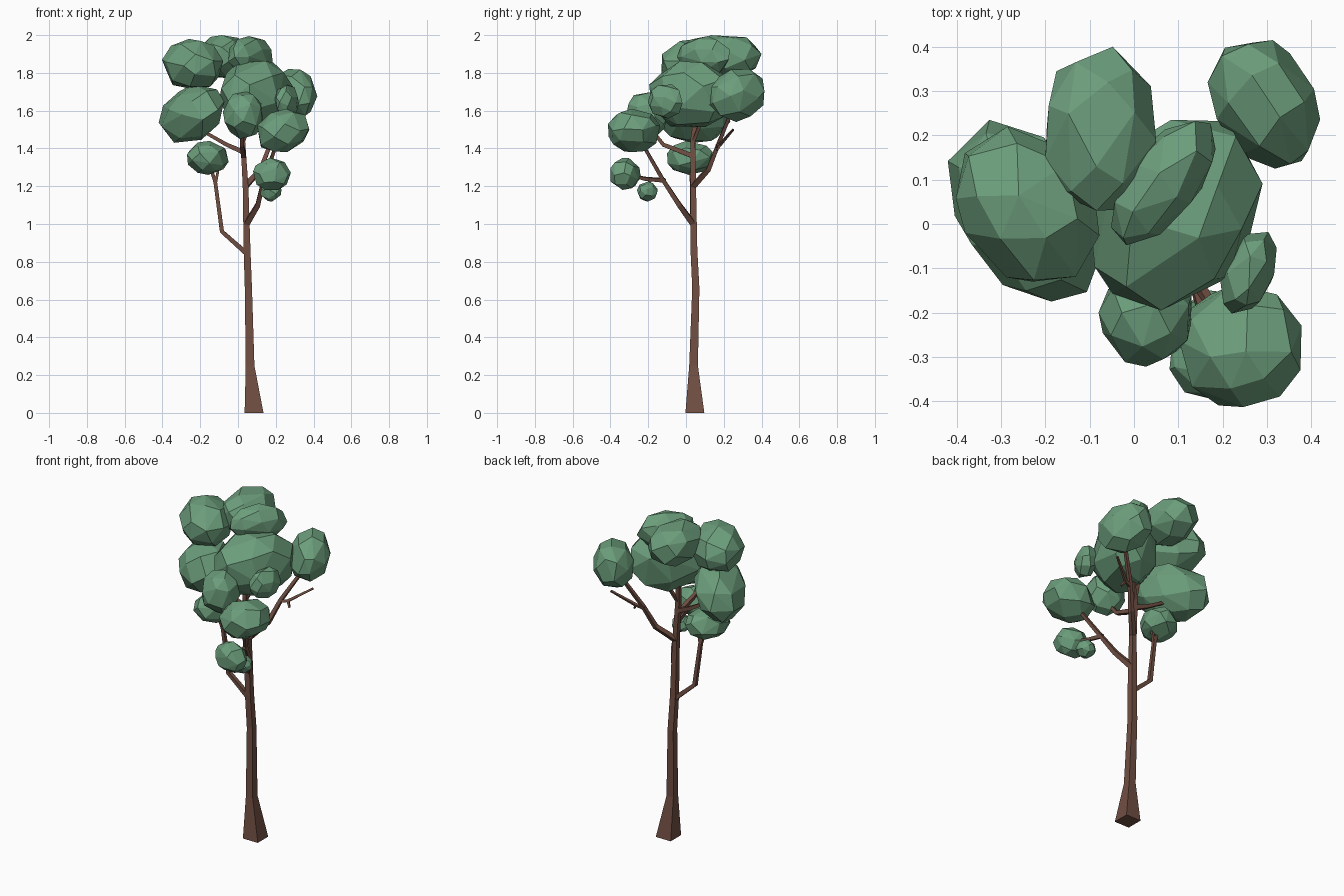
import bpy
import bmesh
import math
import random
from mathutils import Euler, Vector

random.seed(7)

default_cube = bpy.data.objects.get("Cube")
if default_cube:
    bpy.data.objects.remove(default_cube, do_unlink=True)


def make_material(name, colour):
    material = bpy.data.materials.new(name)
    material.use_nodes = True
    material.diffuse_color = colour
    shader = next(n for n in material.node_tree.nodes if n.type == 'BSDF_PRINCIPLED')
    shader.inputs["Base Color"].default_value = colour
    shader.inputs["Roughness"].default_value = 0.9
    return material


bark = make_material("bark brown", (0.165, 0.078, 0.056, 1))
leaf = make_material("leaf green", (0.15, 0.34, 0.2, 1))


def finish(bm, name, material):
    """Turn a bmesh into a flat-shaded object of one colour."""
    bmesh.ops.recalc_face_normals(bm, faces=bm.faces[:])
    mesh = bpy.data.meshes.new(name)
    bm.to_mesh(mesh)
    bm.free()
    mesh.materials.append(material)
    obj = bpy.data.objects.new(name, mesh)
    bpy.context.collection.objects.link(obj)


def limb(name, path, widths, level=False):
    """Square tube along a path; level keeps every ring horizontal."""
    bm = bmesh.new()
    points = [Vector(p) for p in path]
    last = len(points) - 1
    rings = []
    for i, point in enumerate(points):
        tangent = points[min(i + 1, last)] - points[max(i - 1, 0)]
        turn = Vector((0, 0, 1)).rotation_difference(tangent)
        ring = []
        for sx, sy in ((-1, -1), (1, -1), (1, 1), (-1, 1)):
            offset = Vector((sx, sy, 0)) * widths[i]
            if not level:
                offset = turn @ offset
            ring.append(bm.verts.new(point + offset))
        rings.append(ring)
    for low, high in zip(rings, rings[1:]):
        for k in range(4):
            n = (k + 1) % 4
            bm.faces.new((low[k], low[n], high[n], high[k]))
    bm.faces.new(rings[0][::-1])
    bm.faces.new(rings[-1])
    finish(bm, name, bark)


def branch(name, path, start=0.013, end=0.008):
    """Limb whose thickness tapers evenly from start to end."""
    steps = len(path) - 1
    limb(name, path, [start + (end - start) * i / steps for i in range(steps + 1)])


def foliage(name, centre, half_size, lean_xy=0, lean_xz=0, lean_yz=0, count=28):
    """Faceted clump: hull of jittered points, slanted, then fitted to a box."""
    bm = bmesh.new()
    spin = Euler([random.uniform(0, math.tau) for _ in range(3)]).to_matrix()
    golden = math.pi * (3 - math.sqrt(5))
    for i in range(count):
        z = 1 - (2 * i + 1) / count
        r = math.sqrt(1 - z * z)
        point = Vector((r * math.cos(golden * i), r * math.sin(golden * i), z))
        jitter = Vector([random.uniform(-1, 1) for _ in range(3)]) * 0.13
        x, y, z = spin @ (point + jitter).normalized()
        slant_y = lean_xy * x + math.sqrt(1 - lean_xy ** 2) * y
        slant_z = lean_xz * x + lean_yz * y + math.sqrt(1 - lean_xz ** 2 - lean_yz ** 2) * z
        bm.verts.new((x, slant_y, slant_z))
    bmesh.ops.convex_hull(bm, input=bm.verts[:])
    loose = [v for v in bm.verts if not v.link_faces]
    bmesh.ops.delete(bm, geom=loose, context='VERTS')
    # Stretch the hull so that it fills its box exactly
    for axis in range(3):
        values = [v.co[axis] for v in bm.verts]
        low, high = min(values), max(values)
        for v in bm.verts:
            share = (v.co[axis] - low) / (high - low) * 2 - 1
            v.co[axis] = centre[axis] + share * half_size[axis]
    bmesh.ops.dissolve_limit(bm, angle_limit=math.radians(9),
                             verts=bm.verts[:], edges=bm.edges[:])
    finish(bm, name, leaf)


# Trunk with a flared square foot
limb("trunk",
     [(.085, .047, 0), (.064, .04, .25), (.055, .052, .66), (.048, .042, .86),
      (.04, .038, 1.2), (.025, .036, 1.45), (.01, .06, 1.62), (-.05, .15, 1.82)],
     [.05, .023, .019, .018, .015, .012, .01, .007], level=True)

# Branches
branch("left_low_branch",
       [(.05, .042, .84), (-.085, .035, .96), (-.12, .03, 1.22), (-.155, .02, 1.33)])
branch("left_low_twig", [(-.12, .03, 1.21), (-.098, .03, 1.32)], .008, .006)
branch("front_branch",
       [(.045, .038, 1.0), (.105, -.035, 1.1), (.135, -.12, 1.23), (.21, -.24, 1.44)], .015)
branch("front_low_twig", [(.13, -.11, 1.23), (.16, -.22, 1.24), (.18, -.3, 1.26)], .01)
branch("front_small_twig", [(.155, -.19, 1.24), (.17, -.2, 1.17)], .007, .005)
branch("back_branch",
       [(.04, .038, 1.2), (.12, .12, 1.29), (.17, .17, 1.42), (.28, .25, 1.62)], .014)
branch("back_twig",
       [(.16, .165, 1.41), (.21, .18, 1.42), (.33, .25, 1.5)], .01, .005)
branch("back_short_twig", [(.21, .18, 1.42), (.23, .165, 1.39)], .007, .005)
branch("left_high_branch", [(.03, .036, 1.38), (-.06, .04, 1.42), (-.2, .04, 1.5)])
branch("front_high_branch", [(.03, .036, 1.36), (.02, -.12, 1.42), (.025, -.2, 1.52)])
branch("crown_branch", [(.025, .036, 1.43), (.07, .08, 1.54), (.11, .06, 1.65)], .009, .006)

# Foliage clumps
foliage("crown_centre", (.095, .02, 1.688), (.195, .215, .175), lean_xy=.2)
foliage("crown_top", (.066, .092, 1.888), (.118, .14, .107), lean_xy=.6)
foliage("crown_back", (-.075, .215, 1.885), (.125, .185, .115))
foliage("crown_left_high", (-.24, .045, 1.845), (.162, .175, .135), lean_xy=-.22)
foliage("crown_left_low", (-.247, .03, 1.585), (.173, .205, .155), lean_xy=-.38, lean_xz=.25)
foliage("crown_back_right", (.293, .27, 1.68), (.127, .145, .14), lean_xy=-.25, lean_yz=.1)
foliage("crown_front", (.025, -.21, 1.575), (.105, .112, .125))
foliage("crown_front_right", (.24, -.275, 1.495), (.138, .138, .115), lean_xz=.15)
foliage("crown_side_tuft", (.258, -.11, 1.648), (.064, .092, .09), lean_xy=.35)
foliage("low_left_clump", (-.16, .02, 1.35), (.11, .12, .09), lean_xy=.15)
foliage("low_front_clump", (.18, -.32, 1.265), (.1, .08, .085), lean_xy=-.15)
foliage("low_small_tuft", (.175, -.205, 1.172), (.055, .055, .053))
